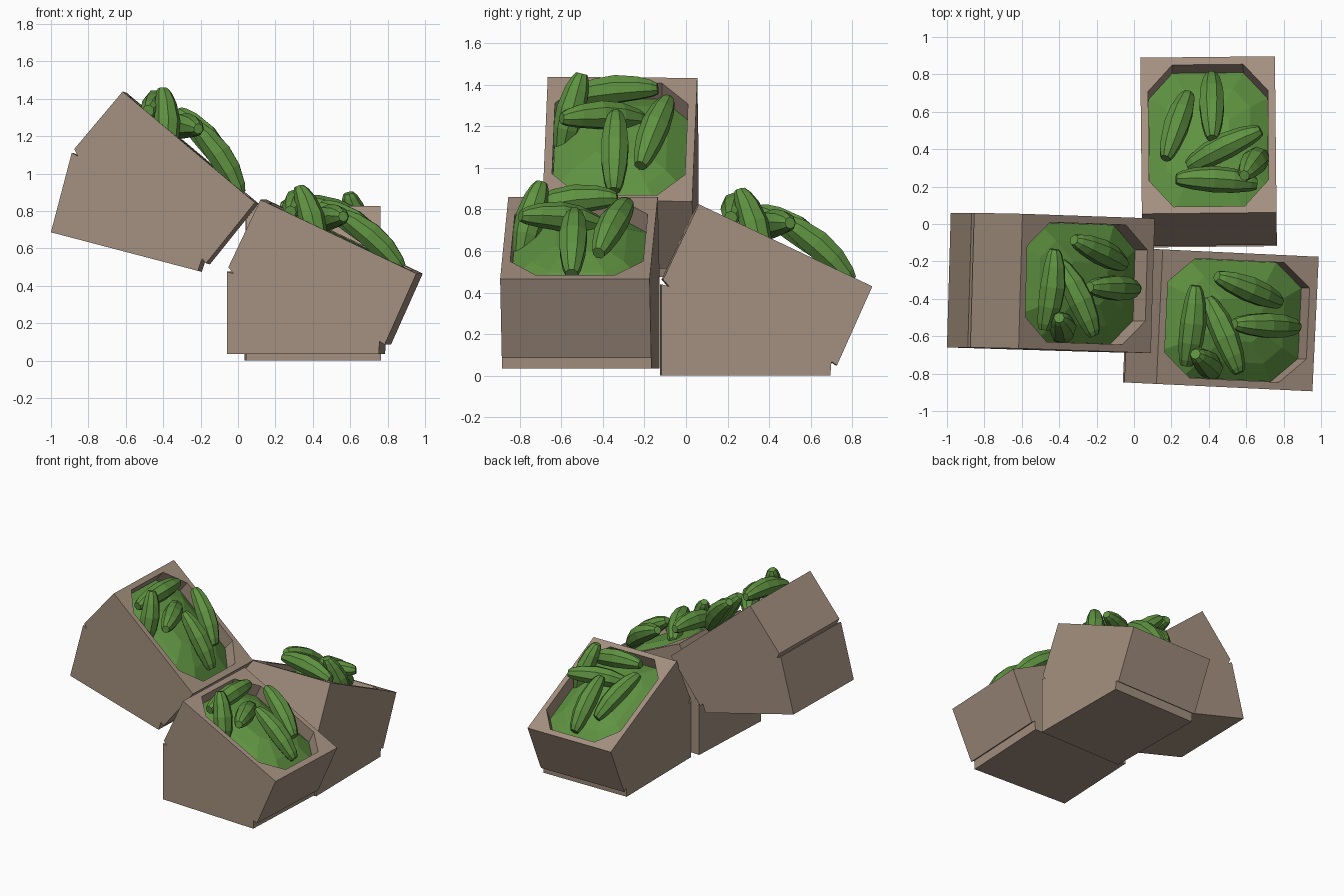
import bpy, bmesh, math
from mathutils import Vector, Matrix

if "Cube" in bpy.data.objects:
    bpy.data.objects.remove(bpy.data.objects["Cube"])


def flat_material(name, rgb):
    m = bpy.data.materials.new(name)
    m.diffuse_color = (*rgb, 1)
    m.use_nodes = True
    m.node_tree.nodes["Principled BSDF"].inputs["Base Color"].default_value = m.diffuse_color
    return m


WOOD = flat_material("brown_wood", (0.37, 0.28, 0.215))
GREEN = flat_material("cucumber_green", (0.115, 0.29, 0.053))

HALF = 0.36                                   # half crate width
HIGH, LOW = Vector((0, 0.18, 0.825)), Vector((0, 1.015, 0.43))   # rim ends
ALONG = (LOW - HIGH).normalized()             # down the slope
ACROSS = Vector((1, 0, 0))
UP = ACROSS.cross(ALONG)                      # out of the opening
LENGTH = (LOW - HIGH).length

# Side profile: wedge base carrying a tilted tray, with a step at each end
PROFILE = [(0, 0), (0, 0.44), (0.036, 0.43), (0.008, 0.463), HIGH.yz, LOW.yz,
           (0.845, 0.05), (0.818, 0.068), (0.813, 0)]


def tray_point(x, s, h):
    return HIGH + ACROSS * x + ALONG * s + UP * h


def octagon(h, scale=1.0):
    """Chamfered opening outline at height h relative to the rim."""
    w, a, b, cx, cs = 0.32, 0.04, LENGTH - 0.045, 0.13, 0.155
    pts = [(w - cx, a), (w, a + cs), (w, b - cs), (w - cx, b),
           (cx - w, b), (-w, b - cs), (-w, a + cs), (cx - w, a)]
    mid = (a + b) / 2
    return [tray_point(x * scale, mid + (s - mid) * scale, h) for x, s in pts]


def finish(bm, name, mat, place):
    bmesh.ops.recalc_face_normals(bm, faces=bm.faces)
    me = bpy.data.meshes.new(name)
    bm.to_mesh(me)
    bm.free()
    me.materials.append(mat)
    ob = bpy.data.objects.new(name, me)
    ob.matrix_world = place
    bpy.context.collection.objects.link(ob)


def loft(bm, a, b):
    n = len(a)
    for i in range(n):
        bm.faces.new((a[i], a[(i + 1) % n], b[(i + 1) % n], b[i]))


def crate(name, place):
    bm = bmesh.new()
    right = [bm.verts.new((HALF, y, z)) for y, z in PROFILE]
    left = [bm.verts.new((-HALF, y, z)) for y, z in PROFILE]
    bm.faces.new(right)
    bm.faces.new(left)
    n = len(PROFILE)
    for i in range(n):
        if i != 4:                            # edge 4 is the open top
            j = (i + 1) % n
            bm.faces.new((right[i], right[j], left[j], left[i]))
    # Rim around the opening, cavity walls and cavity floor
    o = [bm.verts.new(p) for p in octagon(0)]
    d = [bm.verts.new(p) for p in octagon(-0.12)]
    corners = [right[4], right[5], left[5], left[4]]
    for k in range(4):
        c, c2 = corners[k], corners[(k + 1) % 4]
        bm.faces.new((c, o[2 * k], o[2 * k + 1]))
        bm.faces.new((c, o[2 * k + 1], o[(2 * k + 2) % 8], c2))
    loft(bm, o, d)
    bm.faces.new(d)
    finish(bm, name, WOOD, place)


def mound(name, place):
    bm = bmesh.new()
    rings = [[bm.verts.new(p) for p in octagon(h, s)]
             for h, s in ((-0.115, 0.995), (-0.10, 0.995), (-0.04, 0.7), (0.0, 0.35))]
    for a, b in zip(rings, rings[1:]):
        loft(bm, a, b)
    bm.faces.new(rings[-1])
    bm.faces.new(rings[0])
    finish(bm, name, GREEN, place)


def cucumber(name, start, end, place):
    """Bowed, tapered eight-sided body with blunt ends."""
    a, b = Vector(start), Vector(end)
    axis = (b - a).normalized()
    out = (UP - axis * UP.dot(axis)).normalized()
    side = axis.cross(out)
    bm = bmesh.new()
    rings = []
    for t, r in ((0, 0.032), (0.08, 0.047), (0.3, 0.066), (0.55, 0.071),
                 (0.8, 0.058), (0.94, 0.042), (1, 0.028)):
        c = a.lerp(b, t) + out * (0.10 * t * (1 - t))
        ring = []
        for k in range(8):
            q = math.tau * (k + 0.5) / 8
            ring.append(bm.verts.new(c + (out * math.cos(q) + side * math.sin(q)) * r))
        rings.append(ring)
    for p, q in zip(rings, rings[1:]):
        loft(bm, p, q)
    bm.faces.new(rings[0])
    bm.faces.new(rings[-1])
    finish(bm, name, GREEN, place)


# Cucumber ends inside a crate
CUCUMBERS = [((-0.105, 0.82, 0.555), (-0.23, 0.475, 0.80)),
             ((0.02, 0.92, 0.455), (0.02, 0.58, 0.755)),
             ((-0.11, 0.43, 0.68), (0.28, 0.62, 0.735)),
             ((0.255, 0.335, 0.76), (-0.175, 0.365, 0.82)),
             ((0.285, 0.48, 0.52), (0.19, 0.38, 0.895))]


def placed(x, y, z, turn, tilt=0):
    return (Matrix.Translation((x, y, z)) @ Matrix.Rotation(math.radians(tilt), 4, 'Y')
            @ Matrix.Rotation(math.radians(turn), 4, 'Z'))


# Three identical filled crates: back, front right, and one tipped up at left
for label, place in (("back", placed(0.404, -0.122, 0, 0.6)),
                     ("front", placed(-0.043, -0.487, 0.035, -92.7)),
                     ("left", placed(-0.99, -0.30, 0.683, -91.7, 14.7))):
    crate(label + "_crate", place)
    mound(label + "_fill", place)
    for i, (s, e) in enumerate(CUCUMBERS):
        cucumber(f"{label}_cucumber_{i + 1}", s, e, place)
